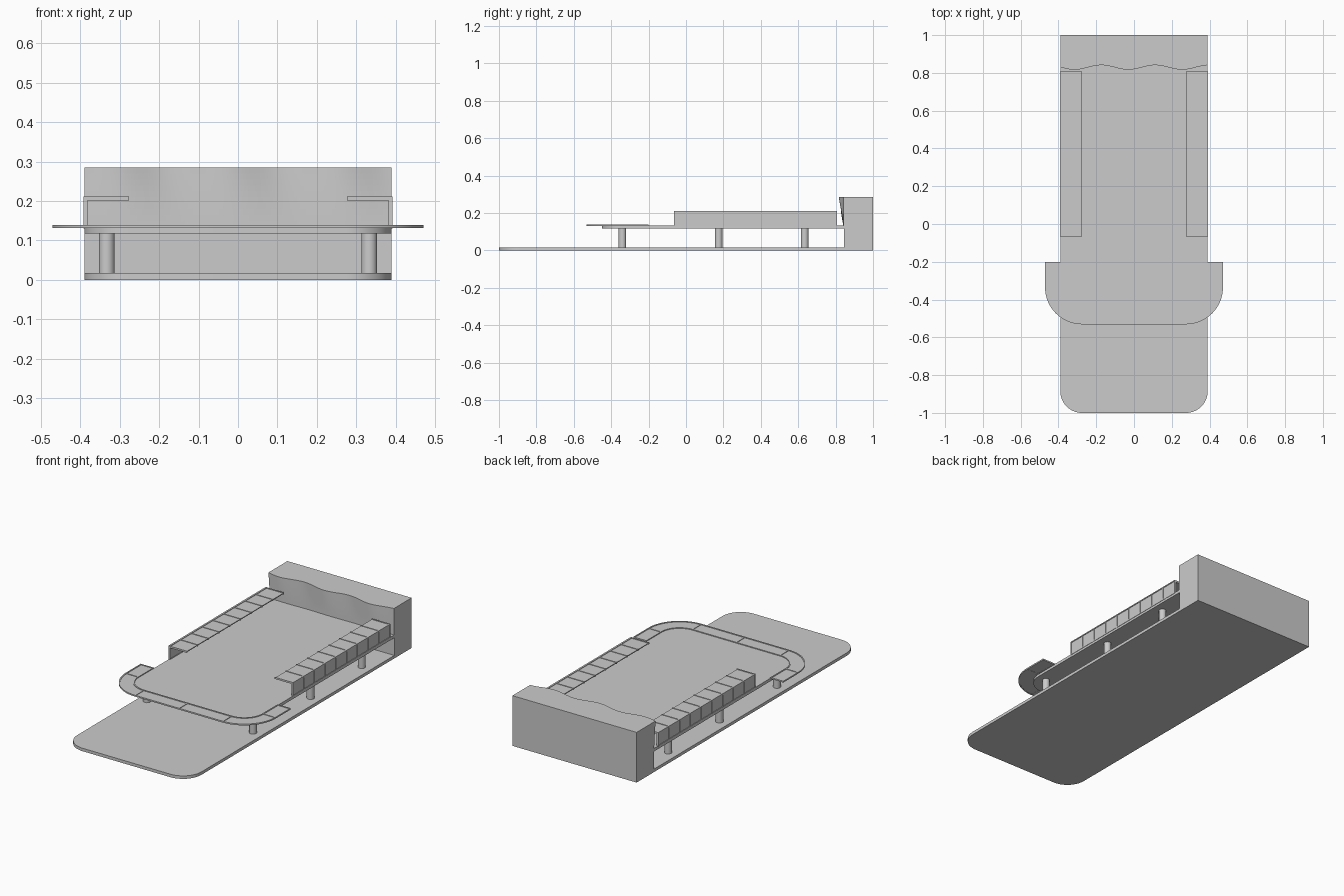
import bpy, bmesh
from math import sin, cos, pi

if "Cube" in bpy.data.objects:
    bpy.data.objects.remove(bpy.data.objects["Cube"])

HW, R, CX, CY = 0.39, 0.115, 0.275, -0.335   # half width, corner radius and centre
DECK_Z0, DECK_Z1 = 0.117, 0.134


def finish(bm, name, smooth=False):
    bmesh.ops.recalc_face_normals(bm, faces=bm.faces)
    mesh = bpy.data.meshes.new(name)
    bm.to_mesh(mesh)
    bm.free()
    ob = bpy.data.objects.new(name, mesh)
    bpy.context.collection.objects.link(ob)
    if smooth:
        bpy.context.view_layer.objects.active = ob
        ob.select_set(True)
        bpy.ops.object.shade_smooth_by_angle(angle=0.6)
        ob.select_set(False)
    return ob


def add_box(bm, x0, x1, y0, y1, z0, z1):
    vs = bmesh.ops.create_cube(bm, size=1)['verts']
    for v in vs:
        v.co.x = x0 if v.co.x < 0 else x1
        v.co.y = y0 if v.co.y < 0 else y1
        v.co.z = z0 if v.co.z < 0 else z1


def slab(name, front, back, z0, z1):
    """Flat plate with rounded front corners."""
    pts = [(HW, back), (-HW, back)]
    n = 16
    for sx, a0 in ((-1, pi), (1, 1.5 * pi)):
        for i in range(n + 1):
            a = a0 + i / n * pi / 2
            pts.append((sx * CX + R * cos(a), front + R + R * sin(a)))
    bm = bmesh.new()
    face = bm.faces.new([bm.verts.new((x, y, z0)) for x, y in pts])
    ext = bmesh.ops.extrude_face_region(bm, geom=[face])
    for v in ext['geom']:
        if isinstance(v, bmesh.types.BMVert):
            v.co.z = z1
    return finish(bm, name, True)


def u_band(name, off0, off1, z0, z1):
    """U shaped band following the deck front, between two offsets."""
    path = [(-CX, -0.2, pi)]
    n = 16
    for sx, a0 in ((-1, pi), (1, 1.5 * pi)):
        for i in range(n + 1):
            path.append((sx * CX, CY, a0 + i / n * pi / 2))
    path.append((CX, -0.2, 2 * pi))
    bm = bmesh.new()
    prev = None
    for cx, cy, a in path:
        ring = []
        for off, z in ((off0, z0), (off1, z0), (off1, z1), (off0, z1)):
            r = R + off
            ring.append(bm.verts.new((cx + r * cos(a), cy + r * sin(a), z)))
        if prev:
            for i in range(4):
                j = (i + 1) % 4
                bm.faces.new((prev[i], prev[j], ring[j], ring[i]))
        else:
            bm.faces.new(ring)
        prev = ring
    bm.faces.new(prev)
    return finish(bm, name, True)


# Ground plate and raised deck
slab("ground_plate", -1, 1, 0, 0.017)
slab("raised_deck", CY - R, 0.85, DECK_Z0, DECK_Z1)

# Round columns under the deck
bm = bmesh.new()
for sx in (-1, 1):
    for y in (-0.34, 0.175, 0.635):
        vs = bmesh.ops.create_cone(bm, cap_ends=True, segments=24, radius1=0.02,
                                   radius2=0.02, depth=DECK_Z0 - 0.015)['verts']
        bmesh.ops.translate(bm, verts=vs, vec=(sx * 0.333, y, (DECK_Z0 + 0.015) / 2))
finish(bm, "deck_columns", True)

# Front walkway with edge rails and cross ribs
u_band("walkway_panel", 0, 0.08, 0.132, 0.136)
u_band("walkway_inner_rail", -0.001, 0.006, 0.131, 0.139)
u_band("walkway_outer_rail", 0.074, 0.081, 0.131, 0.139)
bm = bmesh.new()
for sx in (-1, 1):
    for y in (-0.203, CY):
        x = sorted((sx * HW, sx * (HW + 0.08)))
        add_box(bm, x[0], x[1], y - 0.003, y + 0.003, 0.131, 0.139)
for x in (-CX, 0, CX):
    add_box(bm, x - 0.003, x + 0.003, CY - R - 0.08, CY - R, 0.131, 0.139)
finish(bm, "walkway_ribs")

# Side shelters: outer wall, roof and L shaped ribs
Y0, Y1, BAYS = -0.065, 0.808, 9
for side, sx in (("left", -1), ("right", 1)):
    def sbox(bm, xa, xb, *rest):
        lo, hi = sorted((sx * xa, sx * xb))
        add_box(bm, lo, hi, *rest)
    bm = bmesh.new()
    sbox(bm, 0.384, 0.389, Y0, Y1, DECK_Z1 - 0.004, 0.207)
    sbox(bm, 0.278, 0.389, Y0, Y1, 0.203, 0.208)
    finish(bm, side + "_shelter_panels")
    bm = bmesh.new()
    for i in range(BAYS + 1):
        y = Y0 + 0.003 + (Y1 - Y0 - 0.006) * i / BAYS
        sbox(bm, 0.382, 0.392, y - 0.003, y + 0.003, DECK_Z1 - 0.004, 0.211)
        sbox(bm, 0.276, 0.392, y - 0.003, y + 0.003, 0.201, 0.211)
    sbox(bm, 0.382, 0.392, Y0, Y1, 0.205, 0.211)
    sbox(bm, 0.382, 0.392, Y0, Y1, DECK_Z1 - 0.004, DECK_Z1 + 0.003)
    finish(bm, side + "_shelter_frame")

# Rear block whose front is a stepped, waving facade above the deck
TOP, ROWS, COLS = 0.285, 10, 72
bm = bmesh.new()
prev = None
for c in range(COLS + 1):
    x = -HW + 2 * HW * c / COLS
    sec = [(0.845, 0), (1, 0), (1, TOP)]
    for r in range(ROWS, 0, -1):
        t = r / ROWS
        wave = 0.014 + 0.012 * cos(2 * pi * (x + 0.03 - 0.03 * (1 - t)) / 0.285)
        y = 0.843 - t * wave
        h = (TOP - DECK_Z1) / ROWS
        sec += [(y, DECK_Z1 + h * r), (y, DECK_Z1 + h * (r - 1))]
    sec.append((0.845, DECK_Z1))
    ring = [bm.verts.new((x, y, z)) for y, z in sec]
    if prev:
        for i in range(len(ring)):
            j = (i + 1) % len(ring)
            bm.faces.new((prev[i], prev[j], ring[j], ring[i]))
    else:
        bm.faces.new(ring)
    prev = ring
bm.faces.new(prev)
finish(bm, "rear_block", True)
